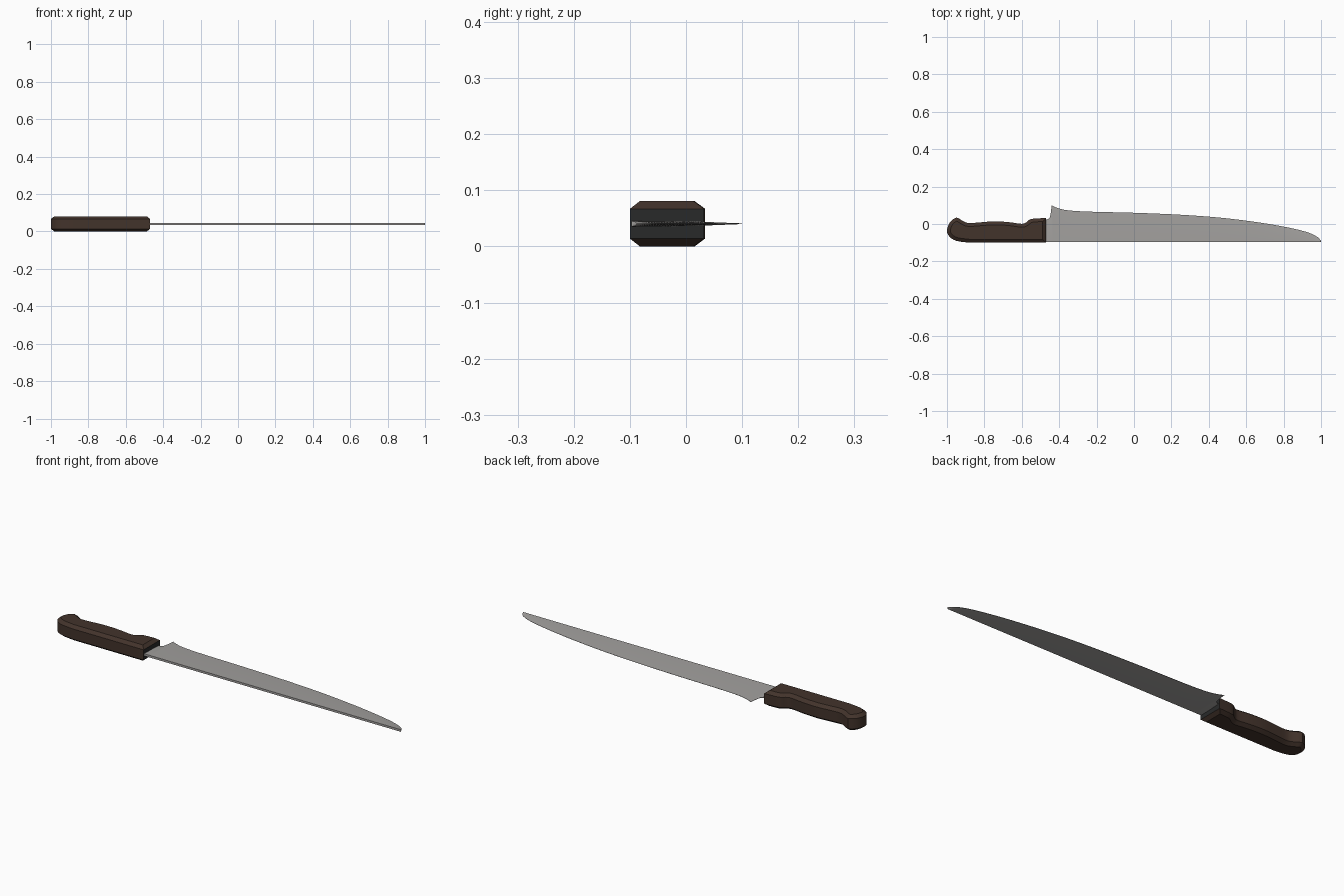
import bpy, bmesh, math
from mathutils import Vector

if "Cube" in bpy.data.objects:
    bpy.data.objects.remove(bpy.data.objects["Cube"])


def material(name, col):
    m = bpy.data.materials.new(name)
    m.diffuse_color = (*col, 1)
    m.use_nodes = True
    m.node_tree.nodes["Principled BSDF"].inputs["Base Color"].default_value = m.diffuse_color
    return m


wood = material("dark brown wood", (0.055, 0.033, 0.024))
collar = material("near black", (0.022, 0.023, 0.023))
steel = material("grey steel", (0.36, 0.35, 0.34))


def spline(pts, steps):
    """Smooth open curve through 2D points."""
    p = [Vector(q) for q in pts]
    p = [2 * p[0] - p[1]] + p + [2 * p[-1] - p[-2]]
    out = []
    for a, b, c, d in zip(p, p[1:], p[2:], p[3:]):
        for i in range(steps):
            t = i / steps
            out.append(0.5 * (2 * b + (c - a) * t + (2 * a - 5 * b + 4 * c - d) * t * t
                              + (3 * b - a - 3 * c + d) * t ** 3))
    return out + [p[-2]]


def inset(loop, d):
    """Offset a clockwise outline inwards."""
    out = []
    for i, q in enumerate(loop):
        u = (q - loop[i - 1]).normalized()
        v = (loop[(i + 1) % len(loop)] - q).normalized()
        n1, n2 = Vector((u.y, -u.x)), Vector((v.y, -v.x))
        out.append(q + (n1 + n2) * d / (1 + n1.dot(n2)))
    return out


def loft(name, rings, mats, angle):
    """Join closed rings of 3D points and cap both ends."""
    bm = bmesh.new()
    rows = [[bm.verts.new(c) for c in r] for r in rings]
    n = len(rows[0])
    for r, s in zip(rows, rows[1:]):
        for i in range(n):
            j = (i + 1) % n
            bm.faces.new((r[i], r[j], s[j], s[i]))
    bm.faces.new(rows[0])
    bm.faces.new(rows[-1])
    bmesh.ops.recalc_face_normals(bm, faces=bm.faces)
    me = bpy.data.meshes.new(name)
    bm.to_mesh(me)
    bm.free()
    for m in mats:
        me.materials.append(m)
    me.shade_smooth()
    me.set_sharp_from_angle(angle=math.radians(angle))
    ob = bpy.data.objects.new(name, me)
    bpy.context.collection.objects.link(ob)
    return ob


# Handle: finger-shaped outline with chamfered top and bottom
outline = spline([(-.88, -.1), (-.95, -.09), (-.987, -.067), (-1, -.035), (-.985, .008),
                  (-.95, .034), (-.918, .018), (-.885, .005), (-.82, .009), (-.75, .014),
                  (-.67, .010), (-.60, .001), (-.575, .010), (-.548, .027), (-.47, .032)], 3)
outline.append(Vector((-.47, -.1)))
narrow = inset(outline, .018)
levels = [(0, narrow), (.014, outline), (.067, outline), (.081, narrow)]
handle = loft("handle", [[(q.x, q.y, z) for q in o] for z, o in levels], [wood, collar], 25)

# Dark front end of the handle
for f in handle.data.polygons:
    if f.normal.x > .95 and f.center.x > -.48:
        f.material_index = 1

# Blade: wedge section from thick spine to thin curved edge
edge = [Vector((-.50, .025)), Vector((-.462, .025)), Vector((-.450, .034)), Vector((-.445, .06))]
edge += spline([(-.44, .1), (-.415, .088), (-.36, .074), (-.24, .066), (0, .06), (.24, .05),
                (.46, .034), (.67, .008), (.83, -.02), (.93, -.045), (.98, -.069),
                (.998, -.088)], 4)
edge.append(Vector((1.0, -.094)))
rings = []
for e in edge:
    s = -.097
    mid = s + (e.y - s) * .55
    section = [(s, -.0055), (mid, -.0042), (e.y, -.0006), (e.y, .0006), (mid, .0042), (s, .0055)]
    rings.append([(e.x, y, .0405 + z) for y, z in section])
loft("blade", rings, [steel], 25)
